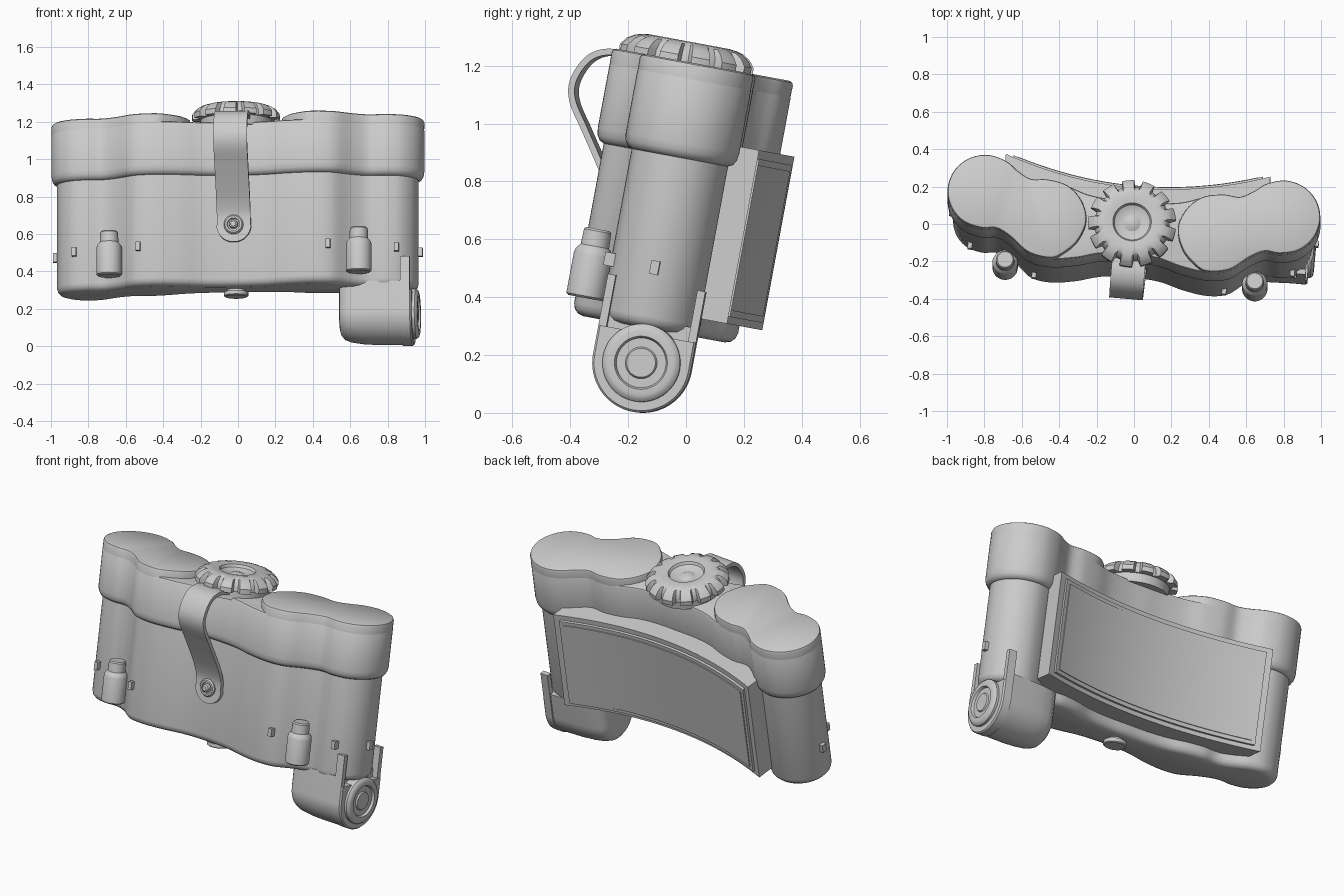
import bpy, bmesh, math
from mathutils import Matrix, Vector

if "Cube" in bpy.data.objects:
    bpy.data.objects.remove(bpy.data.objects["Cube"])

# Whole model is built upright, then leaned back and turned slightly
POSE = (Matrix.Translation((-0.01, -0.17, 0.30))
        @ Matrix.Rotation(math.radians(-10.5), 4, 'X')
        @ Matrix.Rotation(math.radians(-5), 4, 'Z'))
grey = bpy.data.materials.new("plain_grey")
grey.diffuse_color = (0.6, 0.6, 0.6, 1)
grey.use_nodes = True
grey.node_tree.nodes["Principled BSDF"].inputs["Base Color"].default_value = grey.diffuse_color


def loft(name, rows, angle=35):
    """Skin closed rings of points and cap both ends."""
    bm = bmesh.new()
    rings = [[bm.verts.new(p) for p in r] for r in rows]
    n = len(rings[0])
    for a, b in zip(rings, rings[1:]):
        for i in range(n):
            j = (i + 1) % n
            bm.faces.new((a[i], a[j], b[j], b[i]))
    bm.faces.new(rings[0])
    bm.faces.new(rings[-1])
    bmesh.ops.recalc_face_normals(bm, faces=bm.faces)
    bm.transform(POSE)
    me = bpy.data.meshes.new(name)
    bm.to_mesh(me)
    bm.free()
    me.materials.append(grey)
    ob = bpy.data.objects.new(name, me)
    bpy.context.collection.objects.link(ob)
    bpy.ops.object.select_all(action='DESELECT')
    ob.select_set(True)
    bpy.context.view_layer.objects.active = ob
    bpy.ops.object.shade_smooth_by_angle(angle=math.radians(angle))
    return ob


def smooth(pts, steps=5, closed=True):
    """Catmull-Rom curve through 2D points."""
    n, out = len(pts), []
    get = lambda i: Vector(pts[i % n] if closed else pts[max(0, min(n - 1, i))])
    for i in range(n if closed else n - 1):
        a, b, c, d = (get(i + k) for k in (-1, 0, 1, 2))
        for s in range(steps):
            t = s / steps
            out.append(0.5 * (2 * b + (c - a) * t + (2 * a - 5 * b + 4 * c - d) * t * t
                              + (3 * b - a - 3 * c + d) * t ** 3))
    if not closed:
        out.append(get(n - 1))
    return out


def inset(pts, d):
    """Move a counter-clockwise outline inwards."""
    out = []
    for i, p in enumerate(pts):
        t = (pts[(i + 1) % len(pts)] - pts[i - 1]).normalized()
        out.append(p + Vector((-t.y, t.x)) * d)
    return out


def stack(name, outline, levels, angle=35):
    """Horizontal outline lofted through (height, inset) levels."""
    return loft(name, [[(p.x, p.y, h) for p in inset(outline, d)] for h, d in levels], angle)


def turned(name, profile, centre, axis='Z', seg=40):
    """Lathe of (offset, radius) about an axis through centre."""
    c, rows = Vector(centre), []
    for o, r in profile:
        ring = []
        for i in range(seg):
            a = 2 * math.pi * i / seg
            x, y = r * math.cos(a), r * math.sin(a)
            ring.append(c + Vector({'X': (o, x, y), 'Y': (x, o, y), 'Z': (x, y, o)}[axis]))
        rows.append(ring)
    return loft(name, rows)


def box(name, c, s):
    rect = [(-1, -1), (1, -1), (1, 1), (-1, 1)]
    loft(name, [[(c[0] + a * s[0], c[1] + b * s[1], c[2] + k * s[2]) for a, b in rect]
                for k in (-1, 1)])


# Wavy outline: twin lobes on each side, mirrored
FRONT = [(0, -.155), (.15, -.165), (.28, -.2), (.42, -.22), (.54, -.2), (.64, -.125),
         (.72, -.085), (.8, -.09), (.9, -.063), (.973, .01)]
BACK = [(1, .11), (.973, .21), (.9, .283), (.8, .31), (.7, .285), (.63, .235), (.56, .2),
        (.47, .205), (.36, .185), (.25, .15), (.12, .135), (0, .135)]
half = FRONT + BACK
outline = smooth(half + [(-x, y) for x, y in half[-2:0:-1]])

# Main body and overlapping lid
stack("body", outline, [(0, .07), (.006, .05), (.02, .036), (.04, .03), (.63, .03)])
stack("lid", outline, [(.598, .05), (.6, .03), (.608, .014), (.625, .004), (.65, 0),
                       (.872, 0), (.881, .005), (.885, .015)])

# Raised figure-eight caps on each end of the lid
cap = FRONT[3:] + BACK[:-4] + [(.36, .18), (.28, .105), (.245, 0), (.28, -.11), (.35, -.185)]
for side, label in ((1, "right"), (-1, "left")):
    pts = smooth(cap if side > 0 else [(-x, y) for x, y in reversed(cap)])
    stack(label + "_cap", pts, [(.86, .001), (.915, 0), (.925, .004), (.93, .013)])

# Toothed dial with dished centre
turned("dial_base", [(.87, .19), (.93, .19)], (0, 0, 0))
TEETH, SUB = 13, 12
dial = [(.922, .18, .18), (.922, .235, .2), (.95, .235, .2), (.975, .215, .188),
        (.99, .19, .175), (.997, .165, .165), (1.0, .14, .14), (.995, .103, .103), (.98, .095, .095),
        (.968, .07, .07), (.967, .045, .045), (.975, .03, .03), (.98, .012, .012)]
rows = []
for h, tooth, root in dial:
    ring = []
    for i in range(TEETH * SUB):
        a = 2 * math.pi * i / (TEETH * SUB)
        r = root if i % SUB < 4 else tooth
        ring.append((r * math.cos(a), r * math.sin(a), h))
    rows.append(ring)
loft("dial", rows, 30)

# Curved screen on the back: block, rim and face
def arc_slab(name, w, lift, inner, lo, hi):
    us = [w * (i / 20 - 1) for i in range(41)]
    back = [(u, .245 + .12 * (u / .7) ** 2 + lift) for u in us]
    front = [(u, inner if inner is not None else v - .03) for u, v in back]
    pts = back + front[::-1]
    loft(name, [[(u, v, h) for u, v in pts] for h in (lo, hi)])


arc_slab("screen_block", .71, 0, .06, .065, .675)
arc_slab("screen_rim", .67, .016, None, .09, .645)
arc_slab("screen_face", .645, .022, None, .112, .623)

# Front canisters and little pegs
for s, label in ((1, "right"), (-1, "left")):
    turned(label + "_canister", [(.063, .06), (.07, .068), (.215, .068), (.228, .064), (.245, .05),
                                 (.298, .048), (.305, .042)], (s * .67, -.135, 0), seg=32)
    box(label + "_inner_peg", (s * .51, -.185, .21), (.012, .022, .023))
    box(label + "_outer_peg", (s * .865, -.055, .21), (.012, .022, .023))
    box(label + "_side_peg", (s * .972, .11, .21), (.02, .015, .024))

# Looped strap with rounded end
path = smooth([(-.08, .885), (-.17, .91), (-.26, .915), (-.326, .88), (-.364, .8), (-.355, .727),
               (-.296, .637), (-.237, .55), (-.18, .46), (-.148, .39), (-.14, .33),
               (-.14, .28), (-.14, .25), (-.14, .237)], 6, False)
rows = []
for i, p in enumerate(path):
    t = (path[min(i + 1, len(path) - 1)] - path[max(i - 1, 0)]).normalized()
    n = Vector((-t.y, t.x)) * .011
    w = .09 if p.y > .328 else max(.015, math.sqrt(max(0, .093 ** 2 - (.328 - p.y) ** 2)))
    a, b = p + n, p - n
    rows.append([(-w, a.x, a.y), (w, a.x, a.y), (w, b.x, b.y), (-w, b.x, b.y)])
loft("strap", rows, 40)
turned("strap_stud", [(.04, .052), (-.02, .052), (-.028, .045), (-.028, .034), (-.018, .032),
                      (-.018, .024), (-.04, .022), (-.046, .014)], (0, -.14, .328), 'Y', 32)

# Foot knob underneath
turned("foot_knob", [(.02, .05), (-.012, .05), (-.012, .065), (-.032, .065), (-.037, .058)], (0, 0, 0))

# Hinge housing below the right end
def capsule(u, cv, r, top):
    arc = [(u, cv + r * math.cos(a), -.122 + r * math.sin(a))
           for a in (-math.pi * i / 32 for i in range(33))]
    return arc + [(u, cv - r, top), (u, cv + r, top)]


loft("hinge_housing", [capsule(u, cv, r, .03) for u, cv, r in
     ((.55, .105, .09), (.556, .105, .115), (.575, .105, .138), (.61, .105, .152),
      (.67, .108, .161), (.75, .112, .166), (.9, .12, .168))])
loft("hinge_plate", [capsule(u, .122, r, -.02) for u, r in ((.885, .172), (.935, .172), (.943, .165))])
for cv, label in ((-.036, "front"), (.28, "back")):
    box(label + "_hinge_arm", (.91, cv, .015), (.025, .014, .145))
turned("hinge_disc", [(.9, .135), (.957, .135), (.968, .125), (.972, .112), (.972, .092),
                      (.958, .086), (.958, .055), (.966, .05), (.966, .02)],
       (0, .122, -.122), 'X', 48)
